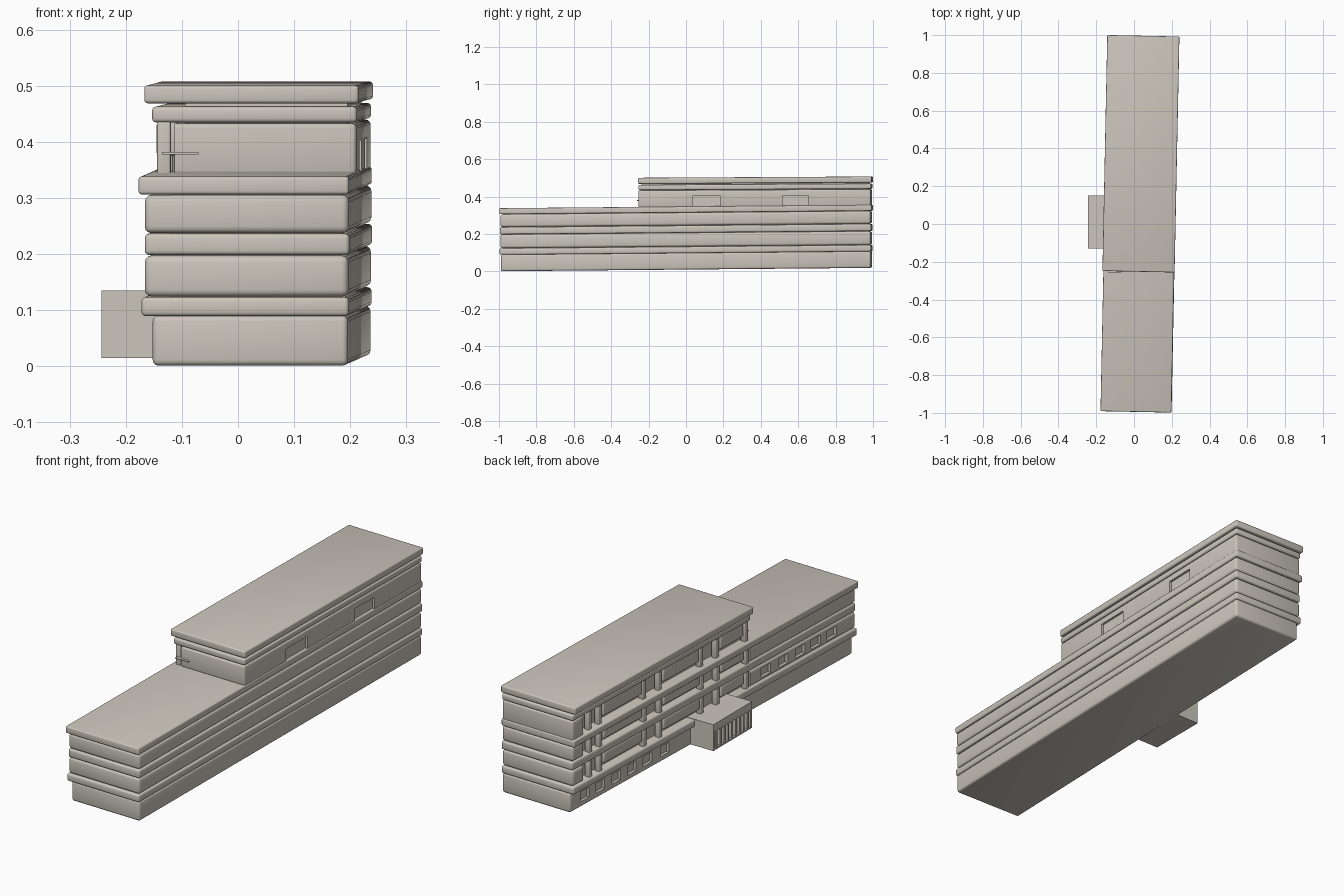
import bpy, bmesh

if "Cube" in bpy.data.objects:
    bpy.data.objects.remove(bpy.data.objects["Cube"])

stone = bpy.data.materials.new("warm grey stone")
stone.diffuse_color = (0.60, 0.56, 0.50, 1)
stone.use_nodes = True
stone.node_tree.nodes["Principled BSDF"].inputs["Base Color"].default_value = stone.diffuse_color

SKEW = 0.0205   # the block is turned slightly about z
LOW, HIGH = 0.009, 0.0055   # and leans up slightly toward the back


def add_box(bm, u0, u1, v0, v1, w0, w1, bevel=0.0):
    verts = bmesh.ops.create_cube(bm, size=1)["verts"]
    for v in verts:
        v.co.x = u1 if v.co.x > 0 else u0
        v.co.y = v1 if v.co.y > 0 else v0
        v.co.z = w1 if v.co.z > 0 else w0
    if bevel:
        edges = list({e for v in verts for e in v.link_edges})
        bmesh.ops.bevel(bm, geom=edges, offset=bevel, segments=3,
                        profile=0.5, affect='EDGES')


def make(name, boxes, bevel=0.0, tilt=LOW, skew=SKEW):
    bm = bmesh.new()
    for b in boxes:
        add_box(bm, *b, bevel)
    for v in bm.verts:
        x, y, z = v.co
        v.co = (x + skew * y, y - skew * x, z + tilt * y)
    mesh = bpy.data.meshes.new(name)
    bm.to_mesh(mesh)
    bm.free()
    mesh.materials.append(stone)
    ob = bpy.data.objects.new(name, mesh)
    bpy.context.collection.objects.link(ob)
    return ob


def smooth(ob):
    bpy.ops.object.select_all(action='DESELECT')
    bpy.context.view_layer.objects.active = ob
    ob.select_set(True)
    bpy.ops.object.shade_smooth_by_angle(angle=0.7)


def cut(ob, boxes, tilt=LOW):
    cutter = make("recess_cutter", boxes, 0.0, tilt)
    cutter.hide_render = True
    mod = ob.modifiers.new("recesses", 'BOOLEAN')
    mod.operation = 'DIFFERENCE'
    mod.solver = 'EXACT'
    mod.object = cutter
    bpy.context.view_layer.objects.active = ob
    bpy.ops.object.modifier_apply(modifier=mod.name)
    bpy.data.objects.remove(cutter)


def part(name, box, bevel, cuts=(), tilt=LOW):
    ob = make(name, [box], bevel, tilt)
    if cuts:
        cut(ob, cuts, tilt)
    smooth(ob)


def loggia(name, w0, w1, u, tilt=LOW):
    # pillars and hanging panels standing in the recessed bays
    pillars = [(u + 0.004, u + 0.028, y - 0.012, y + 0.012, w0 - 0.004, w1 + 0.004)
               for y in (0.86, 0.79, 0.48, 0.37, 0.08, -0.03, -0.235)]
    smooth(make(name + "_pillars", pillars, 0.004, tilt))
    h = w1 - w0
    panels = [(u + 0.002, u + 0.04, a, b, w0 + 0.35 * h, w1 + 0.002)
              for a, b in ((0.5, 0.77), (0.1, 0.35), (-0.21, -0.05))]
    smooth(make(name + "_panels", panels, 0.006, tilt))


# inner cores behind the gaps between storeys
make("lower_core", [(-0.10, 0.205, -0.975, 0.98, 0.02, 0.335)])
make("upper_core", [(-0.09, 0.200, -0.235, 0.98, 0.33, 0.49)], tilt=HIGH)

# ground storey with a row of small windows
ground_windows = [(-0.2, -0.119, y - 0.03, y + 0.03, 0.035, 0.08)
                  for y in (0.89, 0.78, 0.67, 0.56, 0.45, 0.33)]
part("ground_storey", (-0.132, 0.216, -0.985, 0.992, 0.010, 0.099), 0.010, ground_windows)

# second storey: deep bays toward the back, small windows toward the front
side_windows = [(-0.2, -0.132, y - 0.033, y + 0.033, 0.148, 0.19)
                for y in (-0.36, -0.48, -0.60, -0.71, -0.82)]
part("second_storey", (-0.146, 0.217, -0.988, 0.992, 0.133, 0.206), 0.012,
     side_windows + [(-0.2, -0.112, -0.25, 0.92, 0.12, 0.22)])
loggia("second_storey", 0.133, 0.206, -0.146)

# third storey
part("third_storey", (-0.146, 0.218, -0.988, 0.992, 0.246, 0.314), 0.012,
     [(-0.2, -0.112, -0.25, 0.92, 0.23, 0.33)])
loggia("third_storey", 0.246, 0.314, -0.146)

# projecting floor bands and lower roof
part("floor_band_1", (-0.152, 0.218, -0.992, 0.995, 0.098, 0.132), 0.008)
part("floor_band_2", (-0.146, 0.219, -0.990, 0.995, 0.207, 0.245), 0.008)
part("lower_roof", (-0.157, 0.218, -0.994, 0.996, 0.315, 0.347), 0.006)

# upper storey with bays on the left and shallow dents on the right
dents = [(0.206, 0.3, a, b, 0.33, 0.402) for a, b in ((0.04, 0.19), (0.52, 0.66))]
part("upper_storey", (-0.146, 0.216, -0.25, 0.992, 0.342, 0.434), 0.008,
     dents + [(-0.2, -0.108, -0.3, 0.92, 0.33, 0.45)], HIGH)
loggia("upper_storey", 0.345, 0.434, -0.143, HIGH)
make("corner_rail", [(-0.13, -0.065, -0.262, -0.245, 0.379, 0.383)], 0, HIGH)

# upper band and top roof
part("upper_band", (-0.148, 0.217, -0.25, 0.994, 0.436, 0.464), 0.007, (), HIGH)
part("top_roof", (-0.162, 0.220, -0.252, 0.997, 0.470, 0.502), 0.006, (), HIGH)

# entrance block with canopy, plinth, side walls and fins
make("entrance_body", [(-0.225, -0.10, -0.125, 0.145, 0.02, 0.105)], 0, 0, 0)
make("entrance_canopy", [(-0.243, -0.10, -0.13, 0.15, 0.10, 0.135)], 0, 0, 0)
make("entrance_plinth", [(-0.243, -0.10, -0.13, 0.15, 0.015, 0.022)], 0, 0, 0)
make("entrance_side_walls", [(-0.243, -0.11, y, y + 0.012, 0.018, 0.105)
                             for y in (-0.13, 0.138)], 0, 0, 0)
make("entrance_fins", [(-0.241, -0.22, y - 0.005, y + 0.005, 0.02, 0.102)
                       for y in [-0.13 + 0.028 * i for i in range(1, 10)]], 0, 0, 0)
